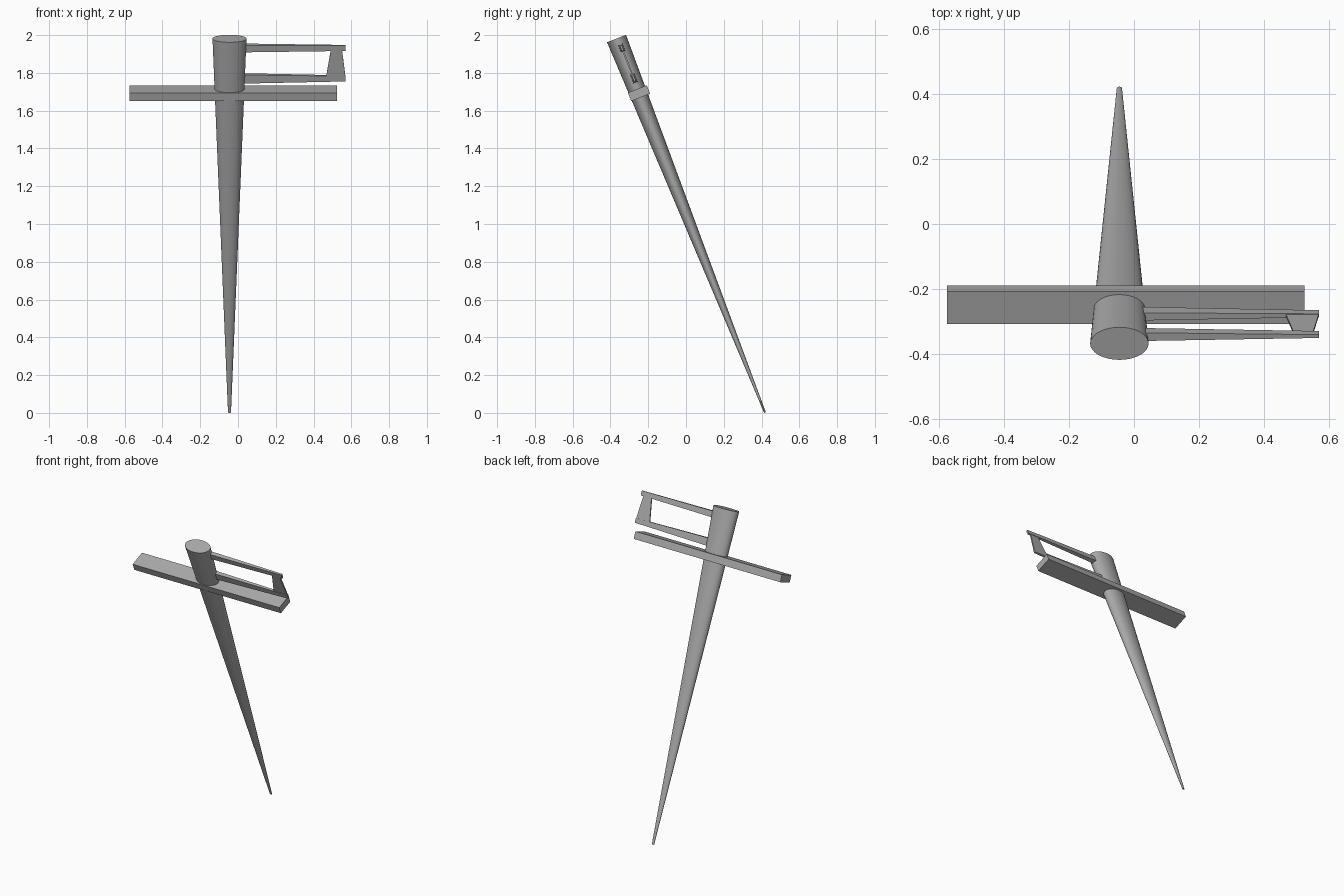
import bpy, bmesh, math
from mathutils import Matrix

if "Cube" in bpy.data.objects:
    bpy.data.objects.remove(bpy.data.objects["Cube"])

grey = bpy.data.materials.new("plain grey")
grey.use_nodes = True
colour = (0.4, 0.4, 0.4, 1)
grey.diffuse_color = colour
grey.node_tree.nodes["Principled BSDF"].inputs["Base Color"].default_value = colour

# Everything is built upright around the mast foot, then leaned towards the front
LEAN = Matrix.Translation((-0.045, 0.418, 0.002)) @ Matrix.Rotation(math.radians(21.65), 4, 'X')
HEIGHT = 2.13


def finish(name, bm):
    bmesh.ops.recalc_face_normals(bm, faces=bm.faces)
    bm.transform(LEAN)
    mesh = bpy.data.meshes.new(name)
    bm.to_mesh(mesh)
    bm.free()
    mesh.materials.append(grey)
    obj = bpy.data.objects.new(name, mesh)
    bpy.context.collection.objects.link(obj)
    return obj


def beam(name, x0, x1, y, z, root, tip):
    """Sideways beam; root and tip are (depth, height) at each end."""
    bm = bmesh.new()
    bmesh.ops.create_cube(bm, size=1)
    for v in bm.verts:
        depth, height = root if v.co.x < 0 else tip
        v.co = (x0 if v.co.x < 0 else x1, y + v.co.y * depth, z + v.co.z * height)
    return finish(name, bm)


# Tapered oval mast
bm = bmesh.new()
bmesh.ops.create_cone(bm, cap_ends=True, segments=32, radius1=0.008, radius2=0.09, depth=HEIGHT)
bmesh.ops.translate(bm, verts=bm.verts, vec=(0, 0, HEIGHT / 2))
bmesh.ops.scale(bm, verts=bm.verts, vec=(1, 0.6, 1))
mast = finish("mast", bm)
bpy.ops.object.select_all(action='DESELECT')
mast.select_set(True)
bpy.context.view_layer.objects.active = mast
bpy.ops.object.shade_smooth_by_angle(angle=math.radians(40))

# Crossbar through the mast
beam("crossbar", -0.53, 0.57, 0.004, 1.817, (0.108, 0.048), (0.108, 0.048))

# Two tapering side arms
beam("upper_arm", 0.045, 0.615, 0.0075, 2.0735, (0.028, 0.04), (0.011, 0.03))
beam("lower_arm", 0.045, 0.615, 0.0075, 1.9, (0.026, 0.05), (0.011, 0.03))

# Thin slanted plate joining the arm ends
bm = bmesh.new()
outline = [(0.51, 1.9), (0.615, 1.9), (0.596, 2.06), (0.536, 2.06)]
face = bm.faces.new([bm.verts.new((x, 0.0035, z)) for x, z in outline])
side = bmesh.ops.extrude_face_region(bm, geom=[face])
moved = [g for g in side["geom"] if isinstance(g, bmesh.types.BMVert)]
bmesh.ops.translate(bm, verts=moved, vec=(0, 0.008, 0))
finish("end_plate", bm)
